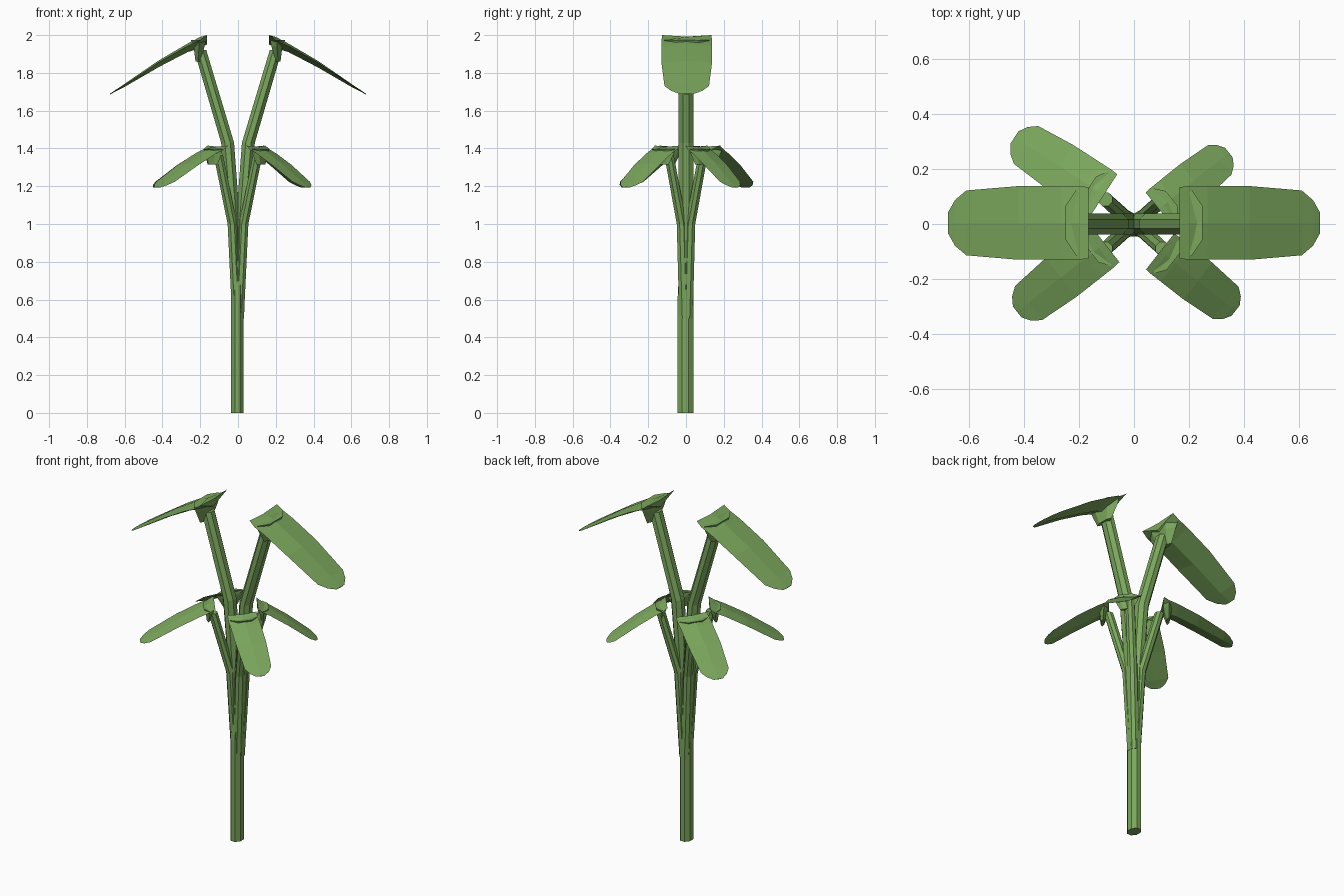
import bpy, bmesh, math
from mathutils import Vector

if "Cube" in bpy.data.objects:
    bpy.data.objects.remove(bpy.data.objects["Cube"])

green = bpy.data.materials.new("leaf_green")
green.diffuse_color = (0.2, 0.39, 0.11, 1)
green.use_nodes = True
green.node_tree.nodes["Principled BSDF"].inputs["Base Color"].default_value = green.diffuse_color


def loft(name, rings):
    """Skin a list of equal-length point rings and cap both ends."""
    bm = bmesh.new()
    vr = [[bm.verts.new(p) for p in r] for r in rings]
    n = len(vr[0])
    for a, b in zip(vr, vr[1:]):
        for i in range(n):
            j = (i + 1) % n
            bm.faces.new((a[i], a[j], b[j], b[i]))
    bm.faces.new(vr[0])
    bm.faces.new(vr[-1])
    bmesh.ops.recalc_face_normals(bm, faces=bm.faces)
    me = bpy.data.meshes.new(name)
    bm.to_mesh(me)
    bm.free()
    me.materials.append(green)
    ob = bpy.data.objects.new(name, me)
    bpy.context.collection.objects.link(ob)
    return ob


def stem(name, path, sides=8):
    """Faceted stem through (x, y, z, x radius, y radius) stations."""
    rings = []
    for x, y, z, rx, ry in path:
        ang = [2 * math.pi * (i + 0.5) / sides for i in range(sides)]
        rings.append([(x + rx * math.cos(a), y + ry * math.sin(a), z) for a in ang])
    return loft(name, rings)


# along the leaf: fraction of length, drop, width factor, thickness
PROFILE = [(0.0, 0.0, 0.97, 0.05), (0.07, 0.01, 1.0, 0.06),
           (0.2, 0.045, 1.0, 0.045), (0.5, 0.135, 1.0, 0.035),
           (0.87, 0.265, 0.88, 0.015), (0.95, 0.292, 0.62, 0.008),
           (1.0, 0.31, 0.28, 0.004)]


def leaf(name, inner, tip, top, half, s):
    """Drooping leaf blade with a tapered hub under its inner end."""
    inner, tip = Vector((*inner, top)), Vector((*tip, top))
    d = tip - inner
    side = Vector((-d.y, d.x, 0)).normalized()
    up = Vector((0, 0, 1))
    rings = []
    for u, drop, w, t in PROFILE:
        c = inner + d * u - up * drop * s
        edge = 0.0 if u < 0.05 else 0.3 * t * s
        crown = 0.008 * s if u < 0.05 else 0.0
        rings.append([c + side * half * w - up * edge, c - up * crown,
                      c - side * half * w - up * edge, c - up * t * s])
    loft(name, rings)
    # hub tapering down around the stem end
    f = d.normalized()
    hub = []
    for a, b, w, z in [(0.004, 0.085, 0.9, 0.025), (0.012, 0.07, 0.8, 0.06),
                       (0.035, 0.06, 0.45, 0.14)]:
        ch = 0.5 * w
        hub.append([inner + f * (q * s) + side * (half * k) - up * (z * s)
                    for q, k in ((a, ch), (a, -ch), ((a + b) / 2, -w),
                                 (b, -ch), (b, ch), ((a + b) / 2, w))])
    loft(name + "_hub", hub)
    return inner + f * 0.045 * s - up * 0.07 * s


# main stem
stem("main_stem", [(-0.003, -0.003, 0, 0.036, 0.045),
                   (-0.003, -0.003, 0.6, 0.036, 0.045),
                   (0, 0, 0.75, 0.033, 0.04)])

# two tall branches with the large leaves
for sx, label in ((-1, "left"), (1, "right")):
    leaf(f"tall_leaf_{label}", (sx * 0.165, 0.004), (sx * 0.677, 0.004), 2.0, 0.134, 1.0)
    stem(f"tall_stem_{label}", [(sx * 0.004, 0, 0.5, 0.03, 0.04),
                                (sx * 0.02, 0, 1.0, 0.034, 0.042),
                                (sx * 0.055, 0, 1.43, 0.037, 0.042),
                                (sx * 0.2, 0, 1.92, 0.035, 0.042)])

# four short branches with the small leaves
SMALL = {"back_left": ((-0.11, 0.105), (-0.435, 0.315), 0.093),
         "front_left": ((-0.107, -0.07), (-0.425, -0.32), 0.09),
         "front_right": ((0.095, -0.10), (0.37, -0.315), 0.085),
         "back_right": ((0.09, 0.055), (0.345, 0.26), 0.078)}
for label, (inner, tip, half) in SMALL.items():
    end = leaf(f"small_leaf_{label}", inner, tip, 1.415, half, 0.71)
    sx, sy = math.copysign(1, inner[0]), math.copysign(1, inner[1])
    stem(f"short_stem_{label}", [(sx * 0.006, sy * 0.008, 0.5, 0.027, 0.03),
                                 (sx * 0.03, sy * 0.023, 1.0, 0.027, 0.028),
                                 (sx * 0.104, sy * 0.09, end.z, 0.027, 0.027)])
